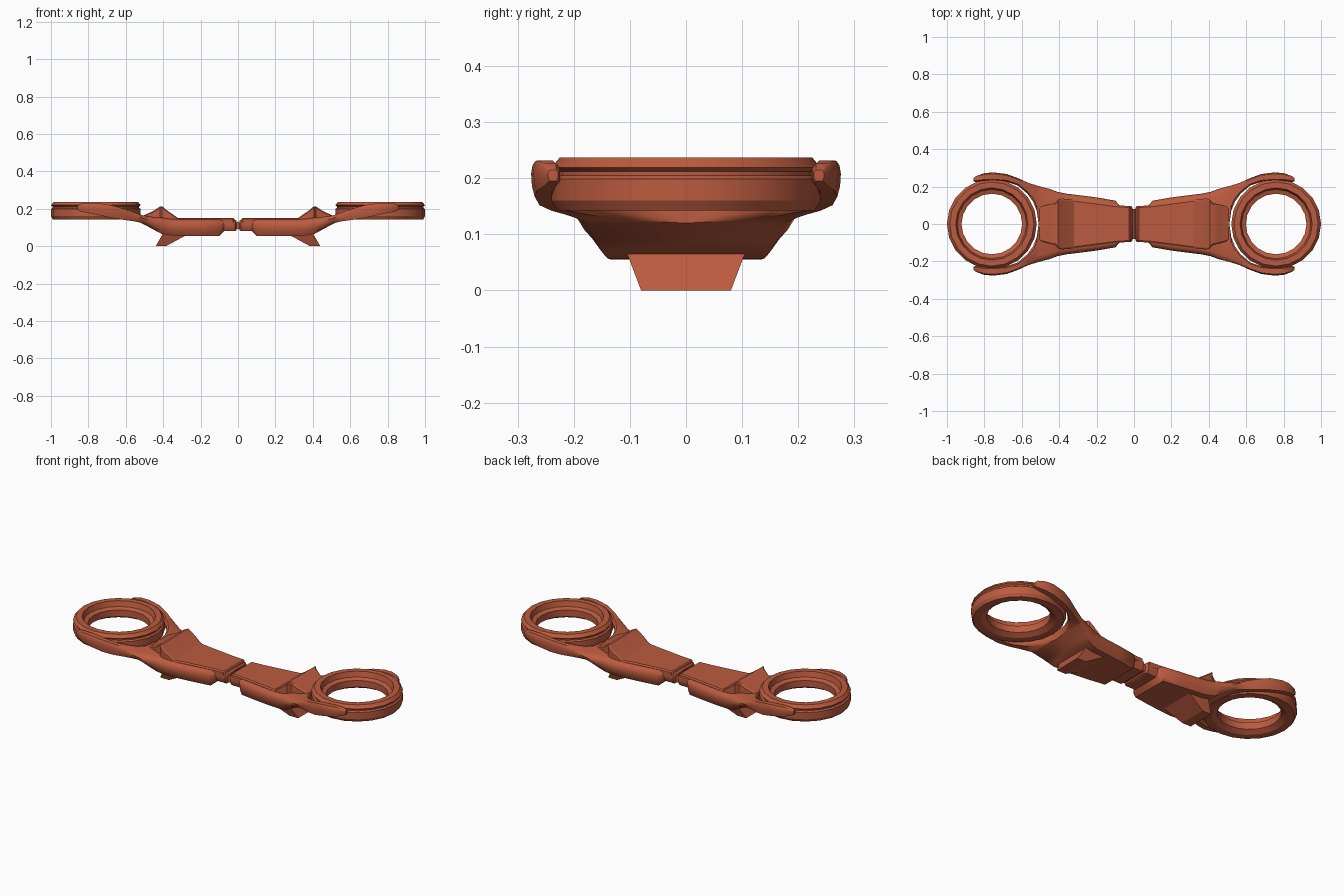
import bpy, bmesh, math

if "Cube" in bpy.data.objects:
    bpy.data.objects.remove(bpy.data.objects["Cube"])

mat = bpy.data.materials.new("rust_red")
mat.diffuse_color = (0.5, 0.105, 0.05, 1)
mat.use_nodes = True
mat.node_tree.nodes["Principled BSDF"].inputs["Base Color"].default_value = mat.diffuse_color


def finish(name, bm, mirror=(True, False), angle=35, bevel=0):
    """Turn a bmesh into a mirrored, smooth-by-angle object."""
    bmesh.ops.remove_doubles(bm, verts=bm.verts, dist=1e-5)
    bmesh.ops.recalc_face_normals(bm, faces=bm.faces)
    me = bpy.data.meshes.new(name)
    bm.to_mesh(me)
    bm.free()
    me.materials.append(mat)
    ob = bpy.data.objects.new(name, me)
    bpy.context.collection.objects.link(ob)
    bpy.ops.object.select_all(action='DESELECT')
    ob.select_set(True)
    bpy.context.view_layer.objects.active = ob
    bpy.ops.object.shade_smooth_by_angle(angle=math.radians(angle))
    if bevel:
        b = ob.modifiers.new("bevel", 'BEVEL')
        b.width, b.segments = bevel, 1
    if any(mirror):
        m = ob.modifiers.new("mirror", 'MIRROR')
        m.use_axis = (mirror[0], mirror[1], False)
        m.merge_threshold = 0.0005
    return ob


def loft(bm, rings, skip=None, caps=True):
    """Skin closed sections; skip(i, j) leaves out hidden faces."""
    vs = [[bm.verts.new(p) for p in r] for r in rings]
    n = len(vs[0])
    for i in range(len(vs) - 1):
        for j in range(n):
            if skip and skip(i, j):
                continue
            k = (j + 1) % n
            bm.faces.new((vs[i][j], vs[i][k], vs[i + 1][k], vs[i + 1][j]))
    if caps:
        bm.faces.new(vs[0])
        bm.faces.new(vs[-1])


# Forked body: x, inner y, outer y, bottom z, top z (quarter, mirrored in x and y)
S = [(.008, 0, .085, .085, .135), (.016, 0, .097, .08, .142),
     (.075, 0, .097, .08, .142), (.10, 0, .125, .055, .142),
     (.20, 0, .142, .055, .142), (.30, 0, .155, .055, .142),
     (.36, 0, .162, .057, .145), (.41, 0, .172, .066, .153),
     (.45, 0, .187, .088, .156), (.51, 0, .203, .12, .165),
     (.52, .07, .206, .125, .168), (.54, .12, .212, .13, .175),
     (.57, .162, .222, .135, .187), (.62, .205, .245, .142, .203),
     (.68, .225, .267, .152, .22), (.75, .23, .276, .167, .23),
     (.80, .23, .272, .177, .232), (.845, .225, .256, .187, .226),
     (.858, .228, .246, .195, .215)]
sections = []
for x, a, b, zb, zt in S:
    w, h = b - a, zt - zb
    e = .2 if a else 0
    prof = [(a, zt - e * h), (a + e * w, zt), (a + .84 * w, zt),
            (a + .95 * w, zt - .12 * h), (b, zt - .35 * h),
            (a + .97 * w, zb + .3 * h), (a + .86 * w, zb),
            (a + e * w, zb), (a, zb + e * h)]
    sections.append([(x, y, z) for y, z in prof])
bm = bmesh.new()
loft(bm, sections, lambda i, j: j == 8 and S[i][1] == 0 and S[i + 1][1] == 0)
finish("forked_body", bm, (True, True), 40)

# Raised top panel that sweeps up into a fin: x, half width, top z
P = [(.02, .088, .144), (.026, .096, .15), (.09, .10, .15), (.32, .13, .15),
     (.385, .136, .195), (.405, .132, .213), (.418, .115, .211),
     (.45, .105, .19), (.505, .09, .164)]
bm = bmesh.new()
loft(bm, [[(x, -w, .12), (x, -w, z - .006), (x, -w + .008, z),
           (x, w - .008, z), (x, w, z - .006), (x, w, .12)] for x, w, z in P])
finish("top_panel_fin", bm, angle=25)

# Wedge foot under each half: side profile with narrower base
bm = bmesh.new()
side = [(.27, .062), (.385, 0), (.44, 0), (.40, .07)]
loft(bm, [[(x, s * (.08 + .38 * z), z) for x, z in side] for s in (-1, 1)])
finish("under_wedge", bm, angle=20)

# End rings: lathed grooved profile
profile = [(.225, .237), (.24, .219), (.231, .212), (.231, .205), (.24, .199),
           (.24, .16), (.23, .143), (.19, .143), (.162, .16), (.162, .198),
           (.185, .207), (.193, .237)]
bm = bmesh.new()
N = 20
turns = []
for i in range(N + 1):
    t = 2 * math.pi * (i % N) / N
    turns.append([(.76 + r * math.cos(t), r * math.sin(t), z)
                  for r, z in profile])
loft(bm, turns, caps=False)
finish("end_ring", bm, angle=30)

# Hinge pin joining the two halves
bm = bmesh.new()
loft(bm, [[(.014 * math.cos(k * math.pi / 4), y,
            .11 + .022 * math.sin(k * math.pi / 4)) for k in range(8)]
          for y in (-.08, .08)])
finish("centre_hinge", bm, (False, False), 50)
